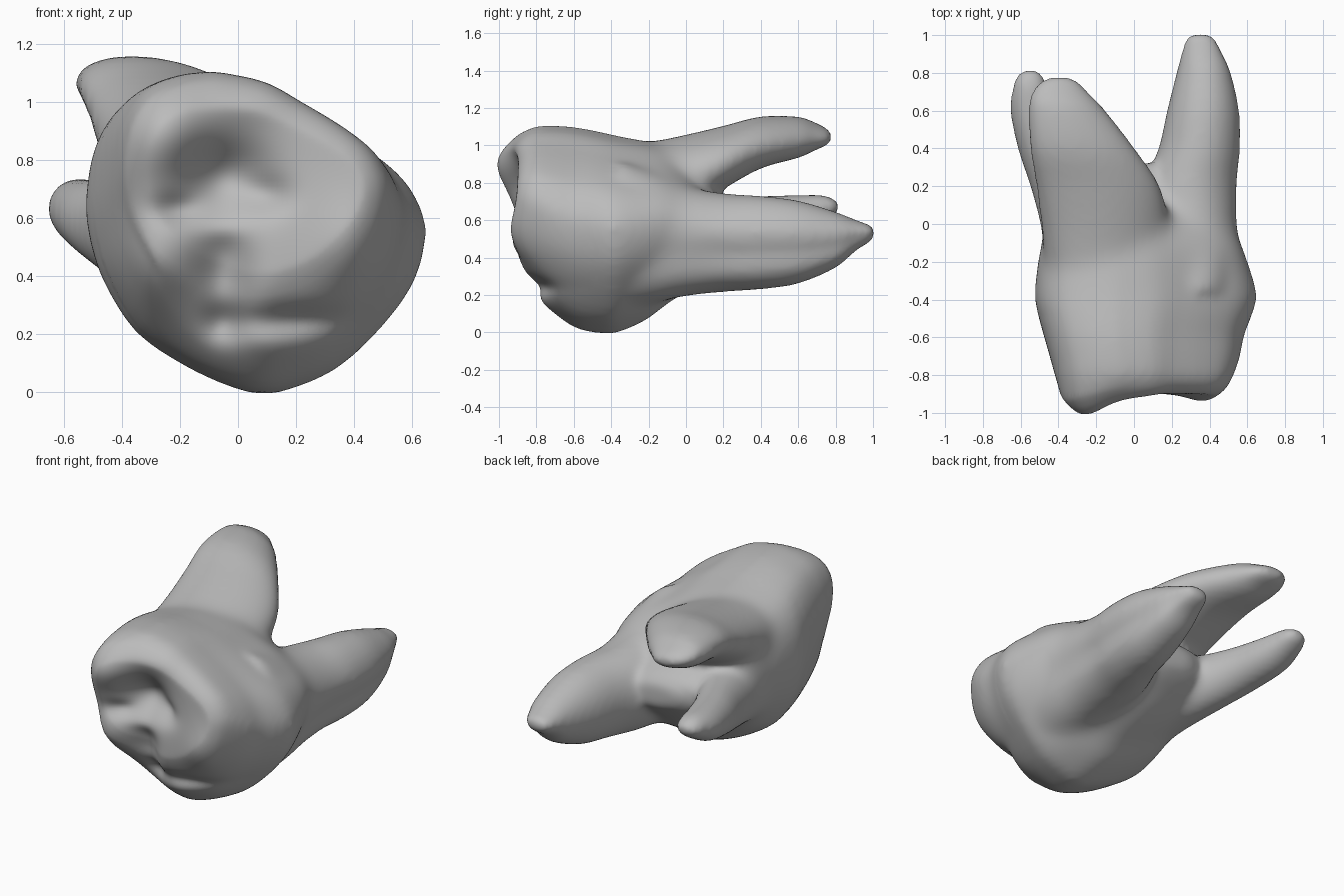
import bpy
import bmesh
import math

cube = bpy.data.objects.get("Cube")
if cube:
    bpy.data.objects.remove(cube, do_unlink=True)

# Enamel material
enamel = bpy.data.materials.new("enamel_grey")
enamel.use_nodes = True
GREY = (0.5, 0.5, 0.5, 1)
enamel.diffuse_color = GREY
bsdf = next(n for n in enamel.node_tree.nodes if n.type == 'BSDF_PRINCIPLED')
bsdf.inputs["Base Color"].default_value = GREY
bsdf.inputs["Roughness"].default_value = 0.6


def catmull(a, b, c, d, t):
    return tuple(0.5 * (2 * q + (r - p) * t + (2 * p - 5 * q + 4 * r - s) * t * t
                        + (3 * q - p - 3 * r + s) * t ** 3)
                 for p, q, r, s in zip(a, b, c, d))


def refine(rows, steps):
    """Smoothly interpolated rows."""
    out = []
    last = len(rows) - 1
    for i in range(last):
        a, b, c, d = rows[max(i - 1, 0)], rows[i], rows[i + 1], rows[min(i + 2, last)]
        out += [catmull(a, b, c, d, k / steps) for k in range(steps)]
    return out + [rows[-1]]


def loft(bm, outline, sections, shear=0.0):
    """Closed tube along y; sections are (y, x min, x max, z min, z max)."""
    rings = []
    for y, x0, x1, z0, z1 in refine(sections, 4):
        cx, cz, rx, rz = (x0 + x1) / 2, (z0 + z1) / 2, (x1 - x0) / 2, (z1 - z0) / 2
        rings.append([bm.verts.new((cx + u * rx, y, cz + v * rz + shear * u * rx))
                      for u, v in outline])
    n = len(outline)
    for r, s in zip(rings, rings[1:]):
        for i in range(n):
            j = (i + 1) % n
            bm.faces.new((r[i], r[j], s[j], s[i]))
    bm.faces.new(rings[0][::-1])
    bm.faces.new(rings[-1])


# Cross-section outlines, fitted to the -1..1 box
crown_xz = [(-.1, 1.10), (.1, 1.06), (.25, .98), (.42, .88), (.55, .78), (.62, .67),
            (.64, .56), (.6, .4), (.5, .25), (.35, .1), (.2, .025), (.08, 0), (-.05, .035),
            (-.2, .11), (-.35, .22), (-.45, .38), (-.5, .52), (-.52, .68), (-.49, .88),
            (-.4, 1.02), (-.25, 1.085)]
crown_outline = [((x - .06) / .58, (z - .55) / .55)
                 for x, z in refine(crown_xz + crown_xz[:1], 3)[:-1]]
angles = [-2 * math.pi * k / 28 for k in range(28)]
oval = [(math.cos(a), math.sin(a)) for a in angles]
grooved = []
for c, s in oval:
    dent = 0.15 * math.exp(-((s + 0.25) / 0.3) ** 2) if c > 0 else 0
    grooved.append((c * (1 - dent), s))

bm = bmesh.new()

# Crown, biting side towards -y, tapering into the web between the roots
loft(bm, crown_outline, [
    (-.90, -.32, .44, .40, .99), (-.86, -.39, .49, .31, 1.06), (-.80, -.415, .525, .22, 1.10),
    (-.70, -.445, .56, .10, 1.105), (-.58, -.48, .585, .02, 1.095), (-.45, -.515, .635, -.005, 1.07),
    (-.36, -.525, .648, .0, 1.05), (-.20, -.51, .605, .07, 1.02), (-.10, -.49, .57, .15, .99),
    (0, -.47, .52, .21, .92), (.10, -.42, .46, .28, .82), (.19, -.37, .40, .36, .73),
    (.27, -.29, .33, .43, .68), (.32, -.15, .2, .49, .62)])

# Upper root, broad and flat
loft(bm, oval, [
    (-.40, -.40, .10, .60, .98), (-.20, -.47, .17, .58, 1.015), (0, -.50, .19, .65, 1.055),
    (.20, -.52, .14, .77, 1.10), (.40, -.55, .005, .88, 1.15), (.60, -.56, -.15, .935, 1.15),
    (.69, -.545, -.235, .975, 1.12), (.75, -.50, -.29, 1.0, 1.09),
    (.775, -.45, -.34, 1.02, 1.07)], shear=-0.12)

# Small lower root
loft(bm, oval, [
    (-.35, -.42, .02, .26, .75), (-.15, -.47, .0, .28, .76), (0, -.50, -.05, .32, .75),
    (.20, -.55, -.21, .39, .73), (.40, -.615, -.33, .46, .73), (.60, -.655, -.41, .52, .735),
    (.73, -.64, -.46, .585, .735), (.785, -.62, -.48, .62, .715), (.813, -.59, -.51, .65, .70)])

# Long tall root with a groove along its outer side
loft(bm, grooved, [
    (-.35, .05, .56, .13, .92), (-.15, .06, .57, .16, .85), (0, .04, .56, .19, .785),
    (.20, .05, .555, .215, .745), (.40, .13, .57, .23, .73), (.60, .175, .565, .26, .705),
    (.80, .225, .52, .345, .645), (.90, .25, .475, .43, .605), (.97, .27, .44, .475, .58),
    (1.005, .30, .405, .50, .565)])

bmesh.ops.recalc_face_normals(bm, faces=bm.faces)
mesh = bpy.data.meshes.new("molar_tooth")
bm.to_mesh(mesh)
bm.free()
tooth = bpy.data.objects.new("molar_tooth", mesh)
bpy.context.collection.objects.link(tooth)
bpy.context.view_layer.objects.active = tooth
tooth.select_set(True)

# Fuse crown and roots into one soft skin
remesh = tooth.modifiers.new("fuse", 'REMESH')
remesh.mode = 'VOXEL'
remesh.voxel_size = 0.018
soften = tooth.modifiers.new("soften", 'SMOOTH')
soften.factor = 0.5
soften.iterations = 12
for name in ("fuse", "soften"):
    bpy.ops.object.modifier_apply(modifier=name)
mesh = tooth.data

# Extra blending around the neck where the roots leave the crown
neck = tooth.vertex_groups.new(name="neck")
for v in mesh.vertices:
    neck.add([v.index], math.exp(-((v.co.y + .08) / .22) ** 2), 'REPLACE')
blend = tooth.modifiers.new("blend", 'SMOOTH')
blend.factor = 0.5
blend.iterations = 80
blend.vertex_group = neck.name
bpy.ops.object.modifier_apply(modifier=blend.name)
mesh = tooth.data

# Biting surface: (x, z, x radius, z radius, depth); negative depth raises a cusp
relief = [
    (-.25, .88, .17, .19, -.115),   # tallest cusp
    (.02, 1.0, .16, .07, -.02),     # upper rim
    (.40, .48, .13, .18, -.05),     # side cusp
    (-.33, .42, .14, .16, -.085),   # lower cusp
    (-.05, .74, .16, .13, .15),     # main pit
    (.10, .68, .08, .06, .04),      # pit end
    (-.21, .63, .08, .05, .04),     # side fissure
    (-.05, .56, .08, .05, -.02),    # cross ridge
    (-.05, .42, .10, .15, .10),     # lower basin
    (-.05, .24, .07, .07, .05),     # basin end
    (.20, .25, .20, .05, .04),      # groove above lower lip
    (.12, .16, .12, .05, -.015),    # lower lip
]
moves = []
for v in mesh.vertices:
    weight = min(1, max(0, -1.5 * v.normal.y)) if v.co.y < -0.5 else 0
    moves.append(weight * sum(
        d * math.exp(-((v.co.x - x) / rx) ** 2 - ((v.co.z - z) / rz) ** 2)
        for x, z, rx, rz, d in relief))
for v, dy in zip(mesh.vertices, moves):
    v.co.y += dy

# Smooth shading and colour
mesh.materials.clear()
mesh.materials.append(enamel)
for p in mesh.polygons:
    p.material_index = 0
    p.use_smooth = True
mesh.update()
